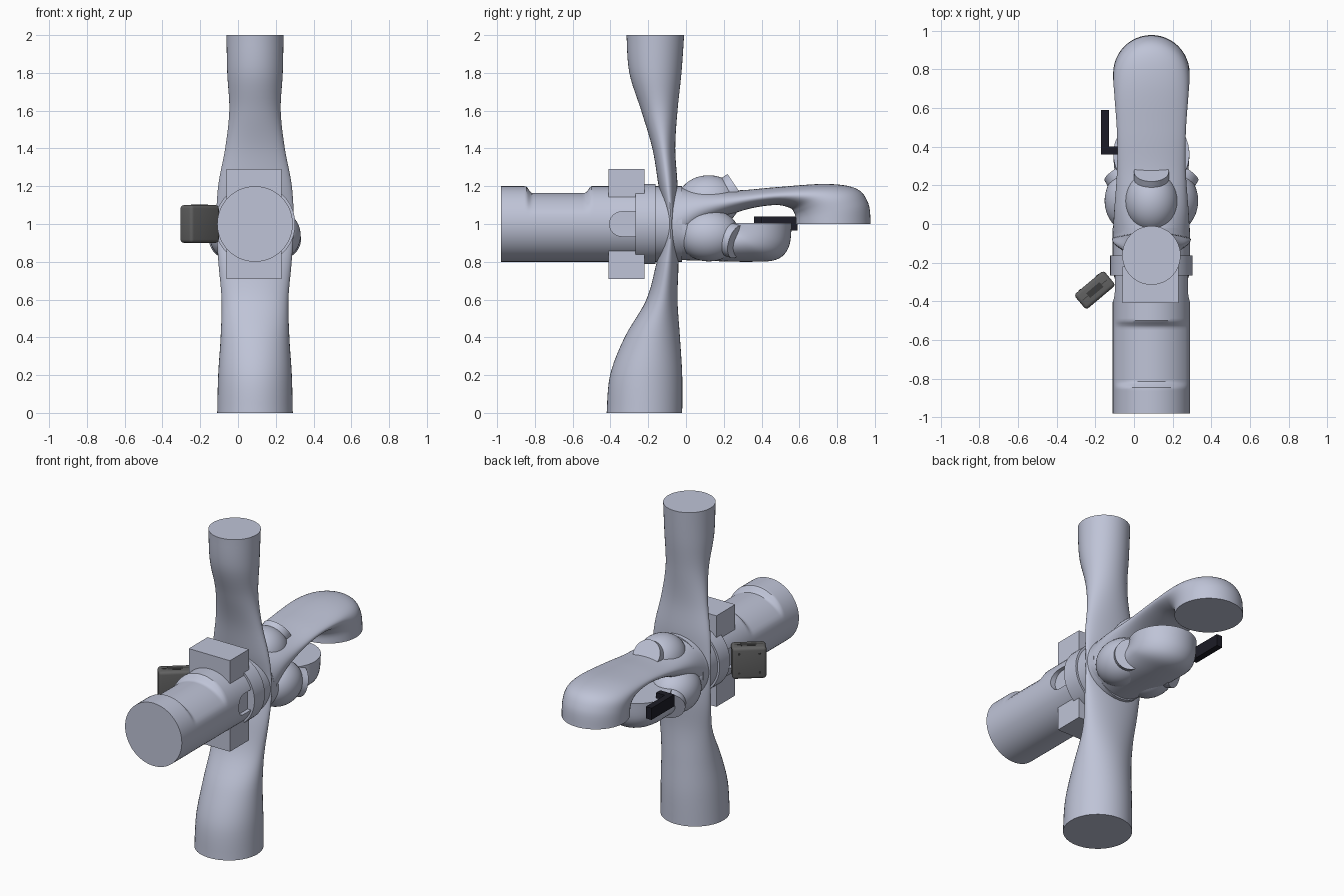
import bpy, bmesh, math
from mathutils import Matrix, Vector

cube = bpy.data.objects.get("Cube")
if cube:
    bpy.data.objects.remove(cube, do_unlink=True)

CX = 0.09            # centre line of the mechanism in x
made = []


def material(name, rgb):
    m = bpy.data.materials.new(name)
    m.use_nodes = True
    m.diffuse_color = (*rgb, 1)
    m.node_tree.nodes["Principled BSDF"].inputs["Base Color"].default_value = (*rgb, 1)
    return m


SILVER = material("pale blue grey", (0.52, 0.55, 0.68))
GREY = material("dark grey", (0.12, 0.12, 0.12))
DARK = material("charcoal", (0.045, 0.045, 0.045))
BLACK = material("blue black", (0.012, 0.012, 0.02))


def finish(name, bm, mat):
    bmesh.ops.recalc_face_normals(bm, faces=bm.faces)
    me = bpy.data.meshes.new(name)
    bm.to_mesh(me)
    bm.free()
    ob = bpy.data.objects.new(name, me)
    me.materials.append(mat)
    bpy.context.collection.objects.link(ob)
    made.append(ob)
    return ob


def smooth_path(rows, steps):
    """Catmull-Rom interpolation through rows of numbers."""
    out = []
    for i in range(len(rows) - 1):
        a, b = rows[max(i - 1, 0)], rows[i]
        c, d = rows[i + 1], rows[min(i + 2, len(rows) - 1)]
        for s in range(steps):
            t = s / steps
            out.append([q + t * (r - p) / 2 + t * t * (2 * p - 5 * q + 4 * r - s4) / 2
                        + t ** 3 * (3 * q - p - 3 * r + s4) / 2
                        for p, q, r, s4 in zip(a, b, c, d)])
    return out + [list(rows[-1])]


def loft(name, rows, mat=SILVER, steps=6, n=48, shape=None):
    """Ellipse sections; each row is y0, z0, y1, z1 (ends of one axis) and half width in x."""
    bm = bmesh.new()
    rings = []
    for y0, z0, y1, z1, rx in smooth_path(rows, steps):
        ring = []
        for k in range(n):
            a = math.tau * k / n
            w = (1 + math.cos(a)) / 2
            p = Vector((CX + rx * math.sin(a), y0 + (y1 - y0) * w, z0 + (z1 - z0) * w))
            ring.append(bm.verts.new(shape(p) if shape else p))
        rings.append(ring)
    for r, s in zip(rings, rings[1:]):
        for k in range(n):
            j = (k + 1) % n
            bm.faces.new((r[k], r[j], s[j], s[k]))
    bm.faces.new(rings[0])
    bm.faces.new(rings[-1])
    return finish(name, bm, mat)


def box(name, lo, hi, mat, bevel=0.0, place=None):
    bm = bmesh.new()
    bmesh.ops.create_cube(bm, size=1)
    for v in bm.verts:
        v.co = Vector([l + (h - l) * (c + 0.5) for l, h, c in zip(lo, hi, v.co)])
    if bevel:
        bmesh.ops.bevel(bm, geom=bm.edges[:], offset=bevel, segments=4, profile=0.5, affect='EDGES')
    if place:
        bm.transform(place)
    return finish(name, bm, mat)


def cylinder(name, centre, axis, r, depth, mat, place=None, n=48):
    bm = bmesh.new()
    rot = Vector(axis).to_track_quat('Z', 'Y').to_matrix().to_4x4()
    bmesh.ops.create_cone(bm, cap_ends=True, segments=n, radius1=r, radius2=r, depth=depth,
                          matrix=Matrix.Translation(centre) @ rot)
    if place:
        bm.transform(place)
    return finish(name, bm, mat)


# Main barrel, with a shallow hollow on its upper side
def hollow(p):
    dx, dz = p.x - CX, p.z - 1
    theta = abs(math.atan2(dx, dz))
    t = max(0, min(1, (0.175 - abs(p.y + 0.675)) / 0.035))
    cut = 0.036 * max(0, 1 - (theta / 1.25) ** 2) * t * t * (3 - 2 * t)
    k = 1 - cut / 0.2
    return Vector((CX + dx * k, p.y, 1 + dz * k))


barrel = loft("barrel", [(-0.98, 0.8, -0.98, 1.2, 0.2), (-0.02, 0.8, -0.02, 1.2, 0.2)],
              steps=96, n=72, shape=hollow)


# Round-ended slots in both sides of the barrel
def cut_slot(side):
    bm = bmesh.new()
    pts = [(-0.18, 0.935), (-0.18, 1.065)]
    for k in range(13):
        a = math.pi / 2 + math.pi * k / 12
        pts.append((-0.34 + 0.065 * math.cos(a), 1 + 0.065 * math.sin(a)))
    face = bm.faces.new([bm.verts.new((CX + side * 0.165, y, z)) for y, z in pts])
    ext = bmesh.ops.extrude_face_region(bm, geom=[face])
    bmesh.ops.translate(bm, vec=(side * 0.1, 0, 0),
                        verts=[g for g in ext["geom"] if isinstance(g, bmesh.types.BMVert)])
    cutter = finish("slot_cutter", bm, SILVER)
    made.remove(cutter)
    cutter.hide_render = True
    mod = barrel.modifiers.new("slot", 'BOOLEAN')
    mod.operation, mod.solver, mod.object = 'DIFFERENCE', 'EXACT', cutter
    bpy.context.view_layer.objects.active = barrel
    bpy.ops.object.modifier_apply(modifier=mod.name)
    bpy.data.objects.remove(cutter, do_unlink=True)


for side in (-1, 1):
    cut_slot(side)

# Collar ring and the clamp blocks above and below
cylinder("collar_ring", (CX, -0.215, 1), (0, 1, 0), 0.213, 0.105, SILVER, n=72)
box("upper_clamp_block", (-0.06, -0.41, 1.1), (0.23, -0.22, 1.29), SILVER)
box("lower_clamp_block", (-0.06, -0.41, 0.71), (0.23, -0.22, 0.9), SILVER)

# Vertical post: round at both ends, flattened in the middle
post = [(0, -0.42, -0.02, 0.2), (0.2, -0.402, -0.02, 0.195), (0.4, -0.325, -0.032, 0.182),
        (0.6, -0.21, -0.045, 0.177), (0.8, -0.155, -0.04, 0.194), (1, -0.11, -0.05, 0.205),
        (1.2, -0.145, -0.045, 0.195), (1.4, -0.178, -0.057, 0.158), (1.6, -0.237, -0.045, 0.136),
        (1.8, -0.3, -0.024, 0.147), (2, -0.315, -0.01, 0.151)]
loft("vertical_post", [(f, z, b, z, rx) for z, f, b, rx in post])

# Upper hooked arm, bending down to a round end
loft("upper_arm", [(-0.05, 0.82, -0.05, 1.195, 0.2), (0.08, 0.97, 0.07, 1.185, 0.192),
                   (0.28, 1.065, 0.27, 1.178, 0.178), (0.46, 1.1, 0.48, 1.195, 0.178),
                   (0.55, 1.085, 0.74, 1.212, 0.19), (0.572, 1.06, 0.9, 1.188, 0.197),
                   (0.58, 1.035, 0.965, 1.11, 0.198), (0.58, 1, 0.978, 1, 0.198)])

# Lower short arm, bending up
loft("lower_arm", [(-0.05, 1.18, -0.05, 0.81, 0.2), (0.08, 1.02, 0.1, 0.805, 0.19),
                   (0.15, 1.012, 0.34, 0.8, 0.19), (0.163, 1.009, 0.48, 0.812, 0.195),
                   (0.165, 1.007, 0.545, 0.88, 0.197), (0.165, 1.005, 0.56, 1.005, 0.197)])

# Three bosses with tilted caps, evenly spaced around the axis
for i, name in enumerate(("top", "left", "right")):
    place = Matrix.Translation((CX, 0, 1)) @ Matrix.Rotation(math.tau * i / 3, 4, 'Y')
    bm = bmesh.new()
    bmesh.ops.create_uvsphere(bm, u_segments=40, v_segments=24, radius=1)
    bm.transform(place @ Matrix.Translation((0, 0.12, 0.12)) @ Matrix.Diagonal((0.138, 0.165, 0.138, 1)))
    finish(name + "_boss", bm, SILVER)
    cylinder(name + "_boss_cap", (0, 0.232, 0.165), (0, 0.83, 0.55), 0.09, 0.09, SILVER, place)

# Black L-shaped bracket beside the arms
box("bracket_foot", (-0.17, 0.36, 0.97), (-0.07, 0.4, 1.04), BLACK)
box("bracket_bar", (-0.17, 0.36, 0.965), (-0.13, 0.59, 1.04), BLACK)

# Small sensor box, turned on its side, with a top plate and four screws
turn = Matrix.Translation((-0.203, -0.342, 1)) @ Matrix.Rotation(math.radians(40), 4, 'Z')
box("sensor_box", (-0.1, -0.05, -0.1), (0.1, 0.05, 0.1), GREY, 0.018, turn)
box("sensor_top_plate", (-0.045, -0.016, 0.098), (0.045, 0.016, 0.102), DARK, 0, turn)
box("sensor_seam", (-0.082, -0.002, 0.099), (0.082, 0.002, 0.101), DARK, 0, turn)
for sx in (-1, 1):
    for sz in (-1, 1):
        cylinder("sensor_screw", (sx * 0.06, 0.05, sz * 0.06), (0, 1, 0), 0.007, 0.004, DARK, turn, 12)

# Smooth shading with sharp edges kept
bpy.ops.object.select_all(action='DESELECT')
for ob in made:
    ob.select_set(True)
bpy.context.view_layer.objects.active = made[0]
bpy.ops.object.shade_smooth_by_angle(angle=math.radians(35))
